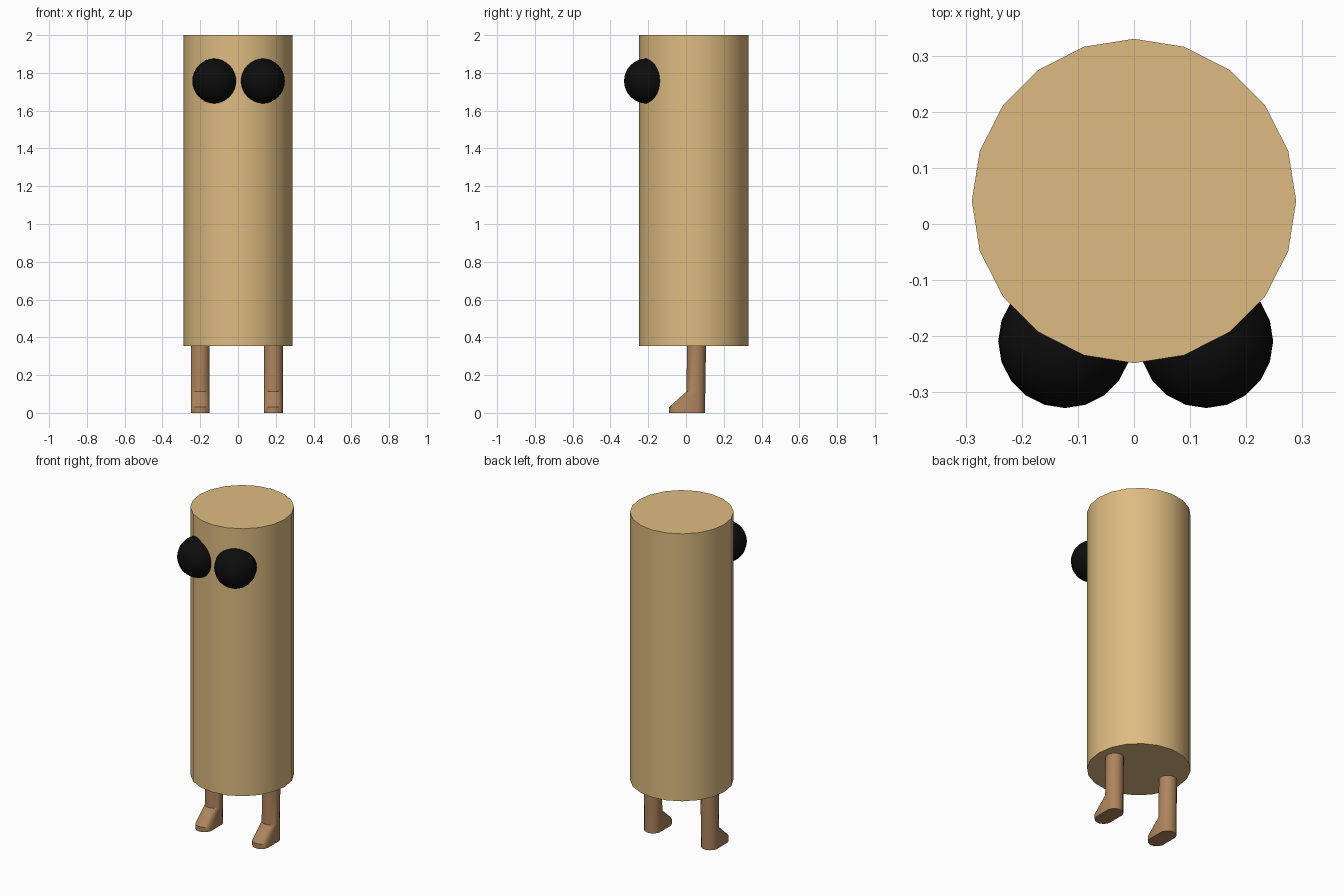
import bpy, bmesh, math

if "Cube" in bpy.data.objects:
    bpy.data.objects.remove(bpy.data.objects["Cube"])


def material(name, rgb):
    m = bpy.data.materials.new(name)
    m.diffuse_color = (*rgb, 1)
    m.use_nodes = True
    m.node_tree.nodes["Principled BSDF"].inputs["Base Color"].default_value = m.diffuse_color
    return m


tan = material("tan", (0.73, 0.50, 0.22))
brown = material("brown", (0.42, 0.23, 0.11))
black = material("black", (0.004, 0.004, 0.004))


def finish(obj, name, mat):
    obj.name = name
    obj.data.materials.append(mat)
    bpy.ops.object.select_all(action='DESELECT')
    obj.select_set(True)
    bpy.context.view_layer.objects.active = obj
    bpy.ops.object.shade_smooth_by_angle(angle=math.radians(30))


# Tall cylindrical body
bpy.ops.mesh.primitive_cylinder_add(vertices=20, radius=0.289, depth=1.645,
                                    location=(0, 0.041, 1.1775))
finish(bpy.context.object, "body", tan)

# Bulging eyes, half sunk into the body
for side, x in (("left", -0.123), ("right", 0.129)):
    bpy.ops.mesh.primitive_uv_sphere_add(segments=20, ring_count=16, radius=0.119,
                                         location=(x, -0.209, 1.757))
    finish(bpy.context.object, side + "_eye", black)


# Leg: stacked round rings, the lower ones stretched forward into a foot
def leg(name, x):
    n, r = 16, 0.051
    # ring height, centre y, forward stretch of the front half
    levels = [(0.0, 0.051, 0.091), (0.03, 0.051, 0.091),
              (0.112, 0.052, 0.0), (0.357, 0.056, 0.0)]
    bm = bmesh.new()
    rings = []
    for z, cy, stretch in levels:
        ring = []
        for i in range(n):
            a = 2 * math.pi * (i + 0.5) / n
            y = cy + r * math.sin(a)
            if math.sin(a) < 0:
                y -= stretch
            ring.append(bm.verts.new((x + r * math.cos(a), y, z)))
        rings.append(ring)
    for lo, hi in zip(rings, rings[1:]):
        for i in range(n):
            j = (i + 1) % n
            bm.faces.new((lo[i], lo[j], hi[j], hi[i]))
    bm.faces.new(rings[0][::-1])
    bm.faces.new(rings[-1])
    mesh = bpy.data.meshes.new(name)
    bm.to_mesh(mesh)
    bm.free()
    obj = bpy.data.objects.new(name, mesh)
    bpy.context.collection.objects.link(obj)
    finish(obj, name, brown)


leg("left_leg", -0.2)
leg("right_leg", 0.187)
